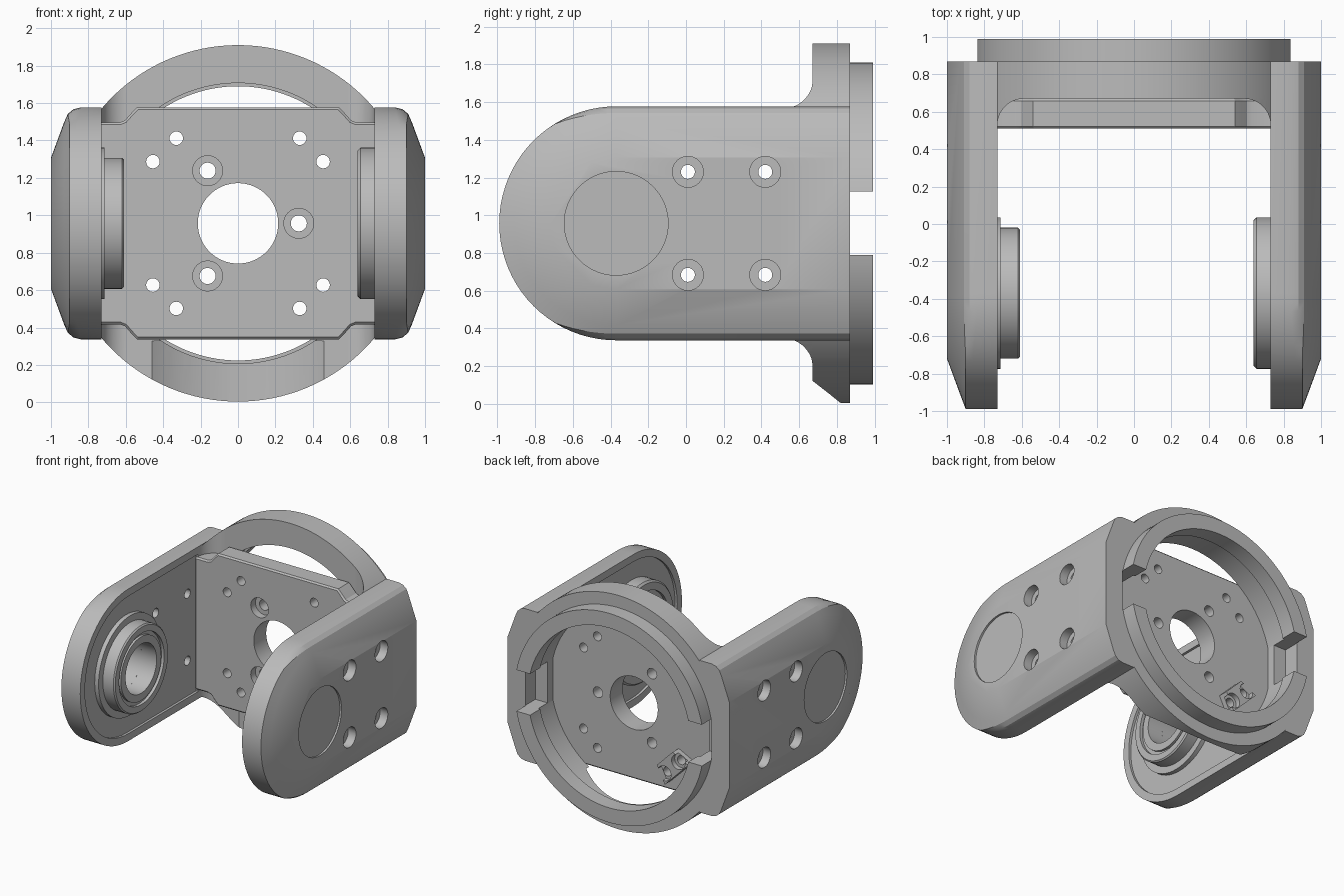
import bpy, bmesh
from math import sin, cos, pi, radians

cube = bpy.data.objects.get("Cube")
if cube:
    bpy.data.objects.remove(cube, do_unlink=True)

CZ = 0.957      # height of the pivot and ring axis
PIVOT = -0.37   # y of the pivot
R_ARM = 0.62

grey = bpy.data.materials.new("light_grey")
grey.use_nodes = True
grey.diffuse_color = (0.5, 0.5, 0.5, 1)
grey.node_tree.nodes["Principled BSDF"].inputs["Base Color"].default_value = (0.5, 0.5, 0.5, 1)


def make(name, verts, faces):
    """Closed mesh, given relative to the axis height."""
    bm = bmesh.new()
    vs = [bm.verts.new(v) for v in verts]
    for f in faces:
        bm.faces.new([vs[i] for i in f])
    bmesh.ops.recalc_face_normals(bm, faces=bm.faces)
    me = bpy.data.meshes.new(name)
    bm.to_mesh(me)
    bm.free()
    me.materials.append(grey)
    ob = bpy.data.objects.new(name, me)
    ob.location.z = CZ
    bpy.context.collection.objects.link(ob)
    return ob


def prism(name, pts, axis, a, b):
    """Extrude a 2D outline along an axis from a to b."""
    place = {"x": lambda u, v, t: (t, u, v),
             "y": lambda u, v, t: (u, t, v),
             "z": lambda u, v, t: (u, v, t)}[axis]
    n = len(pts)
    verts = [place(u, v, t) for t in (a, b) for u, v in pts]
    faces = [list(range(n)), list(range(n, 2 * n))]
    faces += [(i, (i + 1) % n, n + (i + 1) % n, n + i) for i in range(n)]
    return make(name, verts, faces)


def arc(u, v, r, a0, a1, n):
    return [(u + r * cos(radians(a0 + (a1 - a0) * i / n)),
             v + r * sin(radians(a0 + (a1 - a0) * i / n))) for i in range(n + 1)]


def cyl(name, axis, u, v, r, a, b, n=32):
    return prism(name, arc(u, v, r, 0, 360, n)[:-1], axis, a, b)


def box(name, x0, x1, y0, y1, z0, z1):
    return prism(name, [(x0, y0), (x1, y0), (x1, y1), (x0, y1)], "z", z0, z1)


def apply(ob, mod):
    bpy.context.view_layer.objects.active = ob
    bpy.ops.object.modifier_apply(modifier=mod.name)


def cut(ob, *cutters, op="DIFFERENCE"):
    for c in cutters:
        c.hide_render = True
        m = ob.modifiers.new("cut", "BOOLEAN")
        m.operation, m.solver, m.object = op, "EXACT", c
        apply(ob, m)
        bpy.data.objects.remove(c, do_unlink=True)
    return ob


def lathe_x(name, profile, s, n=64):
    """Revolve a closed (radius, x) outline about the pivot axis."""
    k = len(profile)
    verts = [(s * x, PIVOT + r * cos(2 * pi * i / n), r * sin(2 * pi * i / n))
             for i in range(n) for r, x in profile]
    faces = [(i * k + j, i * k + (j + 1) % k, (i + 1) % n * k + (j + 1) % k, (i + 1) % n * k + j)
             for i in range(n) for j in range(k)]
    return make(name, verts, faces)


def arm(name, s):
    """Side arm: a chamfered section swept around the rounded front end."""
    n = 40
    path = [(0.87, 270)] + [(PIVOT, 270 - 180 * i / n) for i in range(n + 1)] + [(0.87, 90)]
    straight = [(0.62, 0.73), (0.62, 0.84), (0.61, 0.88), (0.585, 0.91), (0.54, 0.93), (0.35, 1)]
    front = [(0.62, 0.73), (0.62, 0.86), (0.62, 0.88), (0.62, 0.9), (0.54, 0.93), (0.35, 1)]
    k, verts = len(front), []
    for y, deg in path:
        a = radians(deg)
        w = min(1, max(0, (abs(sin(a)) - 0.85) / 0.15))
        for (r0, x0), (r1, x1) in zip(front, straight):
            r, x = r0 + (r1 - r0) * w, x0 + (x1 - x0) * w
            verts.append((s * x, y + r * cos(a), r * sin(a)))
    m = len(path)
    faces = [(i * k + j, i * k + j + 1, (i + 1) * k + j + 1, (i + 1) * k + j)
             for i in range(m - 1) for j in range(k - 1)]
    faces += [[i * k for i in range(m)], [i * k + k - 1 for i in range(m)],
              list(range(k)) + [(m - 1) * k + j for j in reversed(range(k))]]
    ob = make(name, verts, faces)
    # shallow inner recess, outer cap recess, bearing bore and slot pocket
    stadium = [(0.64, -0.56)] + arc(PIVOT, 0, 0.56, 270, 90, 32) + [(0.64, 0.56)]
    cut(ob, prism("recess", stadium, "x", s * 0.6, s * 0.75),
        cyl("cap", "x", PIVOT, 0, 0.275, s * 0.985, s * 1.1, 64),
        cyl("bore", "x", PIVOT, 0, 0.2, s * 0.6, s * 0.93, 48),
        box("pocket", *sorted((s * 0.6, s * 0.84)), 0.74, 1.1, -0.168, 0.168))
    # counterbored screw holes
    for y in (0.01, 0.42):
        for z in (-0.273, 0.273):
            cut(ob, cyl("hole", "x", y, z, 0.037, s * 0.6, s * 1.1),
                cyl("counterbore", "x", y, z, 0.082, s * 0.93, s * 1.1))
    return ob


parts = [arm("left_arm", 1), arm("right_arm", -1)]

# bearing seats on the inner faces
parts.append(lathe_x("left_bearing", [
    (0.2, 0.8), (0.405, 0.8), (0.405, 0.655), (0.39, 0.64), (0.33, 0.64), (0.33, 0.665),
    (0.28, 0.665), (0.28, 0.65), (0.2, 0.65)], 1))
parts.append(lathe_x("right_bearing", [
    (0.2, 0.8), (0.405, 0.8), (0.405, 0.715), (0.35, 0.715), (0.35, 0.62), (0.34, 0.61),
    (0.29, 0.61), (0.29, 0.635), (0.26, 0.635), (0.26, 0.615), (0.2, 0.615)], -1))

# back plate with notched corners
quarter = [(0.75, 0.54), (0.63, 0.54), (0.605, 0.55), (0.565, 0.595), (0.54, R_ARM)]
half = quarter + [(-x, z) for x, z in reversed(quarter)]
plate = prism("back_plate", half + [(-x, -z) for x, z in half], "y", 0.51, 0.67)
bev = plate.modifiers.new("bevel", "BEVEL")
bev.width, bev.segments, bev.limit_method = 0.012, 1, "ANGLE"
bev.angle_limit = radians(60)
apply(plate, bev)
cut(plate, cyl("centre", "y", 0, 0, 0.215, 0.4, 0.8, 64))
for deg in (0, 120, 240):
    x, z = 0.325 * cos(radians(deg)), 0.325 * sin(radians(deg))
    cut(plate, cyl("hole", "y", x, z, 0.043, 0.4, 0.8),
        cyl("counterbore", "y", x, z, 0.08, 0.4, 0.57))
for sx in (-1, 1):
    for sz in (-1, 1):
        for x, z in ((0.33, 0.455), (0.455, 0.33)):
            cut(plate, cyl("hole", "y", sx * x, sz * z, 0.036, 0.4, 0.8))
parts.append(plate)

# wide flange ring, scooped at the bottom front
flange = cyl("flange_ring", "y", 0, 0, 0.953, 0.67, 0.87, 128)
cut(flange, cyl("inside", "y", 0, 0, 0.75, 0.5, 1.1, 128),
    cyl("scoop", "z", 0, 0.04, 0.78, -1.2, -0.63, 96),
    box("pocket", -0.84, 0.84, 0.74, 1.1, -0.168, 0.168))
parts.append(flange)

# narrower rear ring, split by a slot on each side
rear = cyl("rear_ring", "y", 0, 0, 0.853, 0.86, 0.99, 128)
cut(rear, cyl("inside", "y", 0, 0, 0.733, 0.5, 1.1, 128),
    box("slot", -1.1, 1.1, 0.5, 1.1, -0.168, 0.168))
parts.append(rear)

# concave webs joining the arms to the flange
for sx, side in ((1, "left"), (-1, "right")):
    for sz, level in ((1, "upper"), (-1, "lower")):
        outline = [(0.76, 0.53)] + arc(0.59, 0.53, 0.14, 0, 90, 12) + [(0.59, 0.7), (0.76, 0.7)]
        web = prism(f"{level}_{side}_web", [(sx * x, y) for x, y in outline], "z", sz * 0.5, sz * 0.8)
        parts.append(cut(web, cyl("rim", "y", 0, 0, 0.953, 0.3, 1.1, 128), op="INTERSECT"))

# cable clamp on the back of the plate, turned to face the axis
turned = [(-0.15, -0.07), (-0.1, 0.08), (0.1, 0.08), (0.15, -0.07)]
clamp = prism("cable_clamp", [(-0.39 + (t + r) * 0.707, -0.39 + (r - t) * 0.707) for t, r in turned],
              "y", 0.66, 0.75)
for x, z in ((-0.33, -0.455), (-0.455, -0.33)):
    cut(clamp, cyl("hole", "y", x, z, 0.036, 0.4, 0.9),
        cyl("counterbore", "y", x, z, 0.06, 0.71, 0.9))
parts.append(clamp)

# smooth curved faces, sharp edges kept
for ob in parts:
    bpy.ops.object.select_all(action="DESELECT")
    ob.select_set(True)
    bpy.context.view_layer.objects.active = ob
    bpy.ops.object.shade_smooth_by_angle(angle=radians(25))
